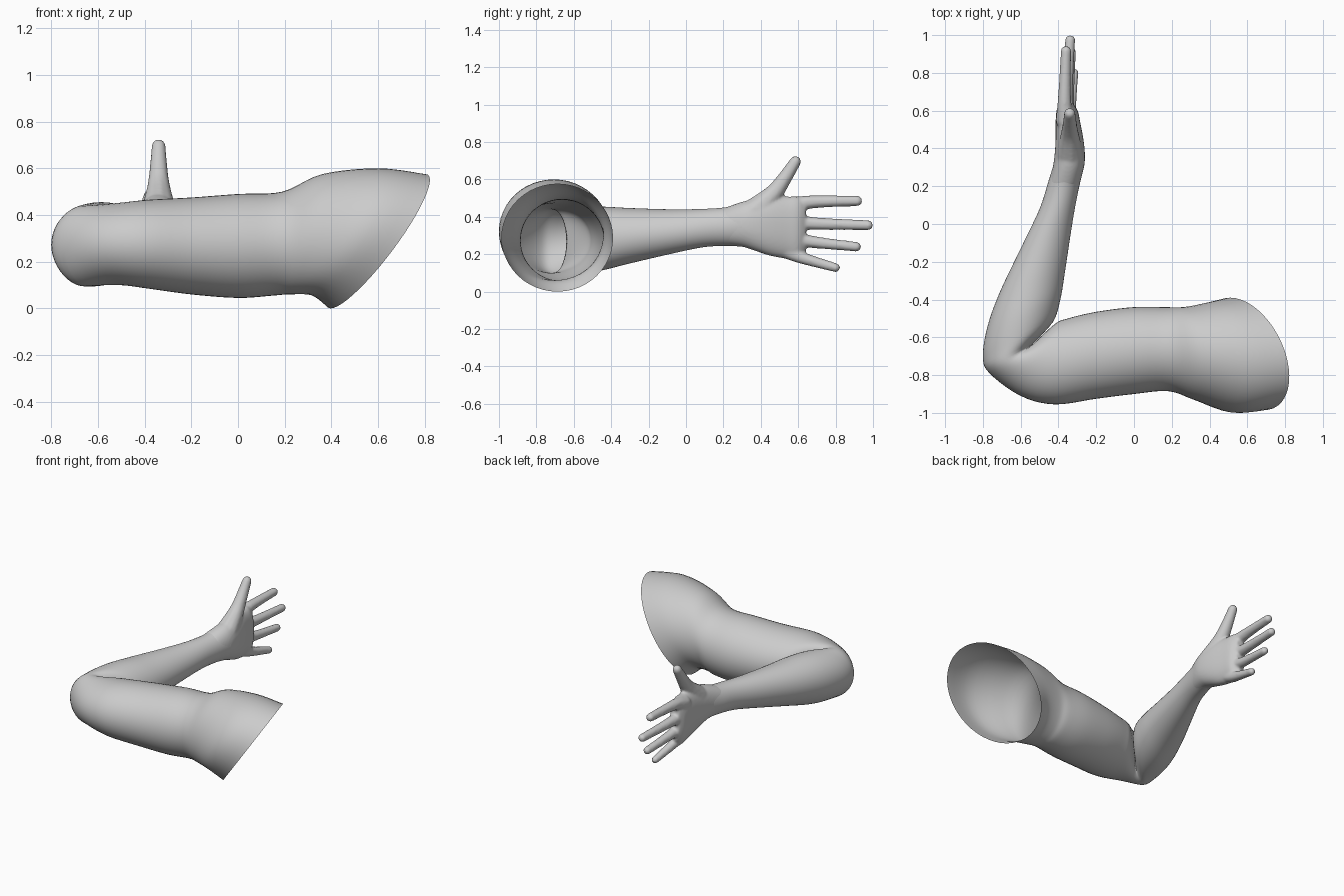
import bpy, bmesh, math
from mathutils import Vector, Matrix

if "Cube" in bpy.data.objects:
    bpy.data.objects.remove(bpy.data.objects["Cube"])


def spline(keys, steps):
    """Catmull-Rom interpolation of equal-length key tuples."""
    k = [Vector(v) for v in keys]
    out = []
    for i in range(len(k) - 1):
        a, b, c, d = k[max(i - 1, 0)], k[i], k[i + 1], k[min(i + 2, len(k) - 1)]
        for s in range(steps):
            t = s / steps
            out.append(0.5 * (2 * b + (c - a) * t + (2 * a - 5 * b + 4 * c - d) * t * t
                              + (3 * b - a - 3 * c + d) * t ** 3))
    return out + [k[-1]]


def loft(bm, keys, sides=48, steps=5, power=1.0, caps=False):
    """Rings: inner x, y, outer x, y, low z, high z, slant."""
    def shaped(v):
        return math.copysign(abs(v) ** power, v)
    rings = []
    for xi, yi, xo, yo, lo, hi, slant in spline(keys, steps):
        ring = []
        for j in range(sides):
            a = 2 * math.pi * j / sides
            c, s = shaped(math.cos(a)), shaped(math.sin(a))
            ring.append(bm.verts.new(((xi + xo) / 2 + (xi - xo) / 2 * c + slant * s,
                                      (yi + yo) / 2 + (yi - yo) / 2 * c,
                                      (lo + hi) / 2 + (hi - lo) / 2 * s)))
        rings.append(ring)
    for r, q in zip(rings, rings[1:]):
        for j in range(sides):
            n = (j + 1) % sides
            bm.faces.new((r[j], r[n], q[n], q[j]))
    if caps:
        bm.faces.new(rings[0])
        bm.faces.new(rings[-1])


def finger(bm, keys):
    """Dense chain of spheres, fused later by the remesh."""
    for x, y, z, r in spline(keys, 16):
        bmesh.ops.create_icosphere(bm, subdivisions=2, radius=r + 0.001,
                                   matrix=Matrix.Translation((x, y, z)))


def finish(bm, name):
    bmesh.ops.recalc_face_normals(bm, faces=bm.faces)
    for f in bm.faces:
        f.smooth = True
    me = bpy.data.meshes.new(name)
    bm.to_mesh(me)
    bm.free()
    ob = bpy.data.objects.new(name, me)
    bpy.context.collection.objects.link(ob)
    return ob


# Sleeve of skin from the slanted shoulder opening round the bent elbow to the wrist
bm = bmesh.new()
loft(bm, [
    (.51, -.39, .69, -.985, 0, .575, .203),
    (.40, -.415, .52, -.998, .055, .60, .14),
    (.26, -.44, .32, -.93, .06, .575, .07),
    (.16, -.44, .18, -.885, .055, .50, .02),
    (0, -.44, 0, -.90, .045, .49, 0),
    (-.20, -.465, -.20, -.925, .06, .475, 0),
    (-.35, -.50, -.42, -.955, .085, .465, 0),
    (-.42, -.53, -.60, -.91, .10, .452, 0),
    (-.54, -.64, -.765, -.79, .095, .44, 0),   # elbow fold
    (-.43, -.52, -.80, -.70, .095, .45, 0),
    (-.39, -.40, -.775, -.54, .11, .455, 0),
    (-.365, -.25, -.71, -.36, .15, .447, 0),
    (-.335, -.05, -.60, -.13, .20, .44, 0),
    (-.31, .10, -.50, .08, .237, .442, 0),
    (-.285, .22, -.455, .22, .245, .452, 0),
    (-.265, .30, -.43, .30, .24, .478, 0),
])
finish(bm, "arm")

# Palm, starting just inside the wrist
bm = bmesh.new()
loft(bm, [
    (-.295, .20, -.455, .20, .25, .445, 0),
    (-.265, .30, -.43, .30, .24, .48, 0),
    (-.26, .37, -.42, .37, .218, .495, 0),
    (-.268, .45, -.415, .45, .192, .51, 0),
    (-.285, .54, -.415, .54, .175, .508, 0),
    (-.298, .60, -.41, .60, .165, .507, 0),
    (-.325, .64, -.395, .64, .21, .48, 0),
], power=.9, caps=True)

# Four fingers and the thumb: x, y, z, radius
finger(bm, [(-.365, .55, .45, .05), (-.368, .66, .478, .036), (-.36, .915, .485, .028)])
finger(bm, [(-.365, .55, .38, .05), (-.36, .66, .365, .036), (-.338, .973, .355, .027)])
finger(bm, [(-.36, .52, .30, .05), (-.35, .66, .268, .034), (-.333, .91, .24, .026)])
finger(bm, [(-.35, .48, .25, .05), (-.34, .60, .188, .034), (-.318, .80, .128, .024)])
finger(bm, [(-.34, .36, .42, .075), (-.34, .455, .51, .052),
            (-.34, .51, .58, .041), (-.34, .585, .695, .03)])
hand = finish(bm, "hand")

# Fuse palm and fingers, then soften the webs
rm = hand.modifiers.new("fuse", 'REMESH')
rm.mode = 'VOXEL'
rm.voxel_size = 0.008
rm.use_smooth_shade = True
sm = hand.modifiers.new("soften", 'SMOOTH')
sm.factor = 0.5
sm.iterations = 7
